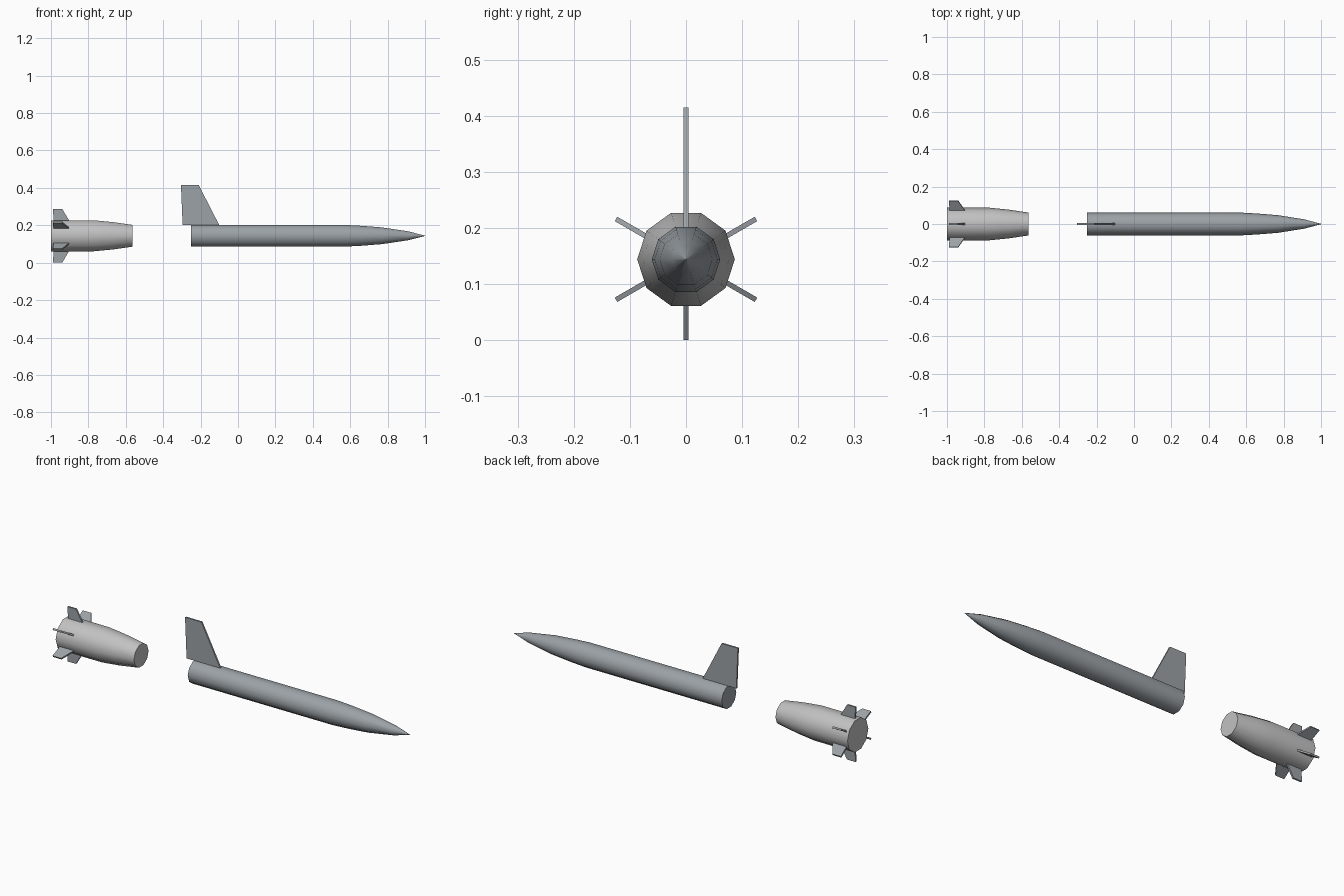
import bpy, bmesh, math
from mathutils import Matrix

default = bpy.data.objects.get("Cube")
if default:
    bpy.data.objects.remove(default, do_unlink=True)

AXIS_Z = 0.144
SIDES = 10


def material(name, color):
    m = bpy.data.materials.new(name)
    m.use_nodes = True
    m.diffuse_color = color
    m.node_tree.nodes["Principled BSDF"].inputs["Base Color"].default_value = color
    return m


body_grey = material("blue_grey", (0.33, 0.36, 0.385, 1))
light_grey = material("light_grey", (0.54, 0.54, 0.54, 1))


def finish(bm, name, mat, smooth=False):
    bmesh.ops.recalc_face_normals(bm, faces=bm.faces)
    mesh = bpy.data.meshes.new(name)
    bm.to_mesh(mesh)
    bm.free()
    mesh.materials.append(mat)
    obj = bpy.data.objects.new(name, mesh)
    bpy.context.collection.objects.link(obj)
    if smooth:
        bpy.ops.object.select_all(action="DESELECT")
        obj.select_set(True)
        bpy.context.view_layer.objects.active = obj
        bpy.ops.object.shade_smooth_by_angle(angle=math.radians(45))
    return obj


def lathe_x(name, profile, mat):
    """Capped ten-sided hull through (x, radius) stations along the x axis."""
    bm = bmesh.new()
    rings = []
    for x, r in profile:
        angles = [math.tau * i / SIDES for i in range(SIDES)]
        rings.append([bm.verts.new((x, r * math.cos(a), AXIS_Z + r * math.sin(a)))
                      for a in angles])
    for a, b in zip(rings, rings[1:]):
        for i in range(SIDES):
            j = (i + 1) % SIDES
            bm.faces.new((a[i], a[j], b[j], b[i]))
    bm.faces.new(rings[0])
    bm.faces.new(rings[-1])
    return finish(bm, name, mat, smooth=True)


def fin(name, outline, mat, angle=0.0, thickness=0.009):
    """Flat plate from an (x, radial distance) outline, turned about the hull axis."""
    bm = bmesh.new()
    h = thickness / 2
    sides = [[bm.verts.new((x, y, r)) for x, r in outline] for y in (-h, h)]
    for s in sides:
        bm.faces.new(s)
    n = len(outline)
    for i in range(n):
        j = (i + 1) % n
        bm.faces.new((sides[0][i], sides[0][j], sides[1][j], sides[1][i]))
    bm.transform(Matrix.Translation((0, 0, AXIS_Z)) @ Matrix.Rotation(angle, 4, "X"))
    return finish(bm, name, mat)


# Main stage: long tube with a tapered nose
lathe_x("main_body", [(-0.25, 0.061), (0.57, 0.061), (0.66, 0.056), (0.77, 0.047),
                      (0.91, 0.025), (1.0, 0.001)], body_grey)

# Tall swept tail fin on top of the main stage
fin("tail_fin", [(-0.296, 0.057), (-0.305, 0.271), (-0.21, 0.271), (-0.10, 0.057)],
    body_grey)

# Separate booster stage, tapering toward the front
lathe_x("booster_body", [(-1.0, 0.087), (-0.77, 0.087), (-0.67, 0.077),
                         (-0.563, 0.061)], light_grey)

# Six small booster fins
small_fin = [(-0.99, 0.075), (-0.99, 0.132), (-0.98, 0.144), (-0.94, 0.144), (-0.903, 0.075)]
small_fin = [(-0.985, 0.075), (-0.99, 0.144), (-0.94, 0.144), (-0.903, 0.082), (-0.903, 0.075)]
for k in range(6):
    fin(f"booster_fin_{k + 1}", small_fin, body_grey, k * math.tau / 6)
